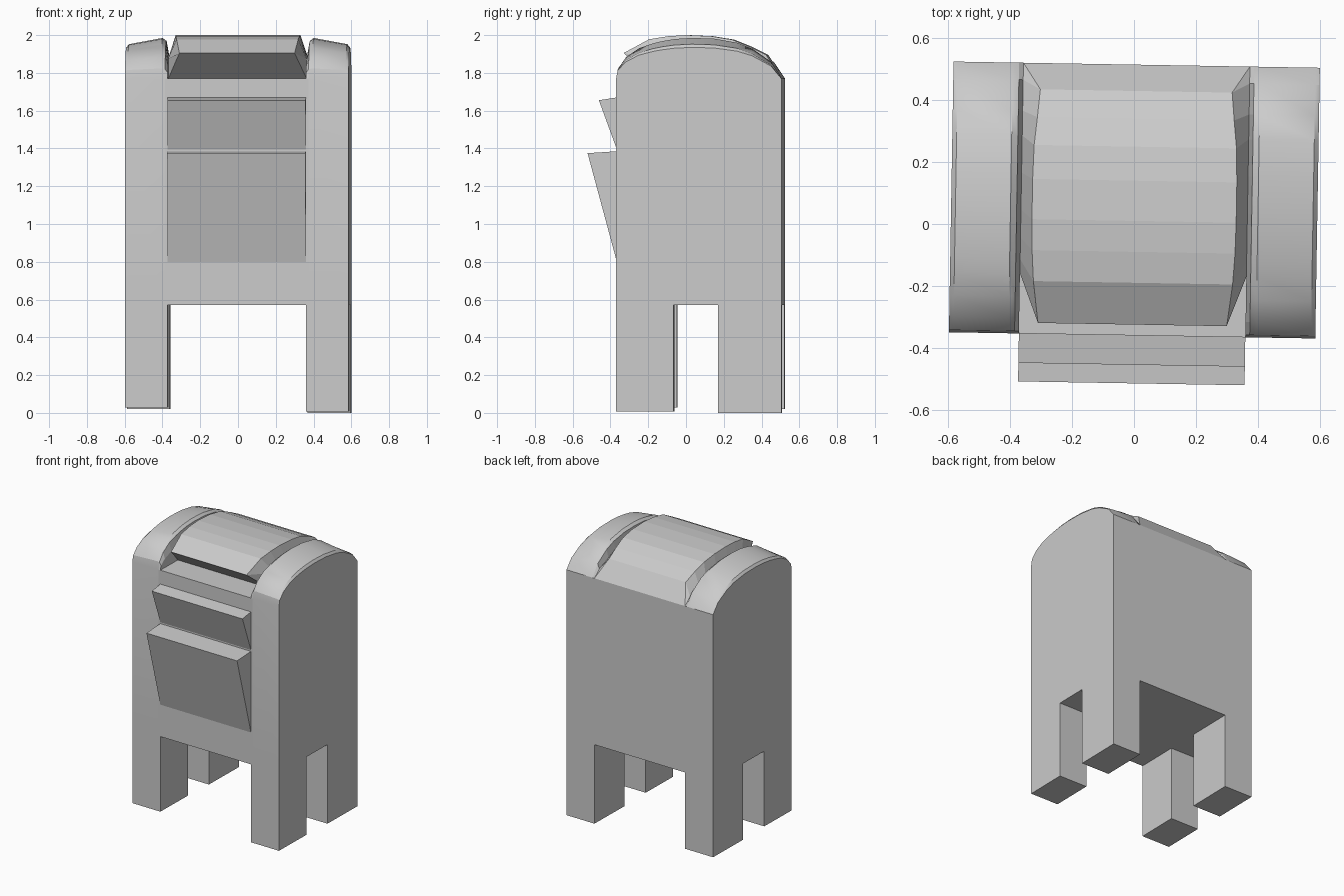
import bpy, bmesh, math

if "Cube" in bpy.data.objects:
    bpy.data.objects.remove(bpy.data.objects["Cube"])

YAW = -0.017            # the whole box stands slightly turned
YF, YB = -0.36, 0.515   # front and back planes
W, IN = 0.592, 0.366    # half width, half width between the side bands
BASE, SHOULDER = 0.57, 1.77


def finish(name, bm, smooth_angle=None):
    bmesh.ops.remove_doubles(bm, verts=bm.verts, dist=0.0005)
    bmesh.ops.recalc_face_normals(bm, faces=bm.faces)
    if smooth_angle:
        for f in bm.faces:
            xs = [abs(v.co.x) for v in f.verts]
            f.smooth = min(xs) > IN + 0.001
        for e in bm.edges:
            e.smooth = e.calc_face_angle(0) < smooth_angle
    me = bpy.data.meshes.new(name)
    bm.to_mesh(me)
    bm.free()
    ob = bpy.data.objects.new(name, me)
    ob.rotation_euler.z = YAW
    bpy.context.collection.objects.link(ob)
    return ob


def loft(name, sections, smooth_angle=None):
    bm = bmesh.new()
    rings = [[bm.verts.new(p) for p in s] for s in sections]
    n = len(rings[0])
    for a, b in zip(rings, rings[1:]):
        for i in range(n):
            j = (i + 1) % n
            bm.faces.new((a[i], a[j], b[j], b[i]))
    bm.faces.new(rings[0])
    bm.faces.new(rings[-1])
    return finish(name, bm, smooth_angle)


# arched shoulder: (y, fraction of the arch height); front half then rear half
FRONT = [(YF, 0), (-0.352, 0.25), (-0.31, 0.53), (-0.24, 0.75), (-0.165, 0.87)]
REAR = [(-0.165, 0.87), (-0.12, 0.92), (-0.05, 0.975), (0.04, 1), (0.16, 0.98),
        (0.28, 0.88), (0.36, 0.73), (0.46, 0.40), (YB, 0)]
# hood crest: (x, y, z)
HOOD = [(0.305, -0.325, 1.905), (0.322, -0.19, 1.978), (0.328, -0.09, 1.994),
        (0.33, 0.01, 2.0), (0.33, 0.14, 1.994), (0.327, 0.25, 1.976),
        (0.318, 0.34, 1.94), (0.31, 0.43, 1.895), (IN, YB, SHOULDER)]


def ring(x, top):
    return [(x, YF, BASE)] + top + [(x, YB, BASE)]


def band(x, h):
    return ring(x, [(x, y, SHOULDER + h * f) for y, f in FRONT + REAR])


floor = [(IN, y, SHOULDER) for y, f in FRONT]
groove = [(IN, y, SHOULDER + 0.12 * f) for y, f in REAR]
half = [band(W, 0.165), band(0.578, 0.182), band(0.40, 0.215), band(0.38, 0.20),
        band(IN, 0.12), ring(IN, floor + groove), ring(IN, floor + HOOD)]
mirrored = [[(-x, y, z) for x, y, z in s] for s in reversed(half)]
loft("mailbox_body", half + mirrored, math.radians(28))

# four corner legs, with slightly uneven feet
for side, sx in (("left", -1), ("right", 1)):
    for end, y0, y1 in (("front", YF, -0.055), ("back", 0.18, YB)):
        foot = (0.02 if sx < 0 else 0.0) + (0.008 if end == "front" else 0)
        loft(f"{end}_{side}_leg",
             [[(sx * x, y0, z), (sx * x, y1, z), (sx * x, y1, BASE + 0), (sx * x, y0, BASE)]
              for x in (IN, W) for z in (foot,)])

# wedge-shaped flaps on the front
for name, tip, top, lip, low in (("upper_flap", -0.455, 1.67, 1.655, 1.395),
                                 ("lower_flap", -0.515, 1.385, 1.375, 0.80)):
    loft(name, [[(x, YF, top), (x, tip, lip), (x, YF, low)] for x in (-IN, IN)])
